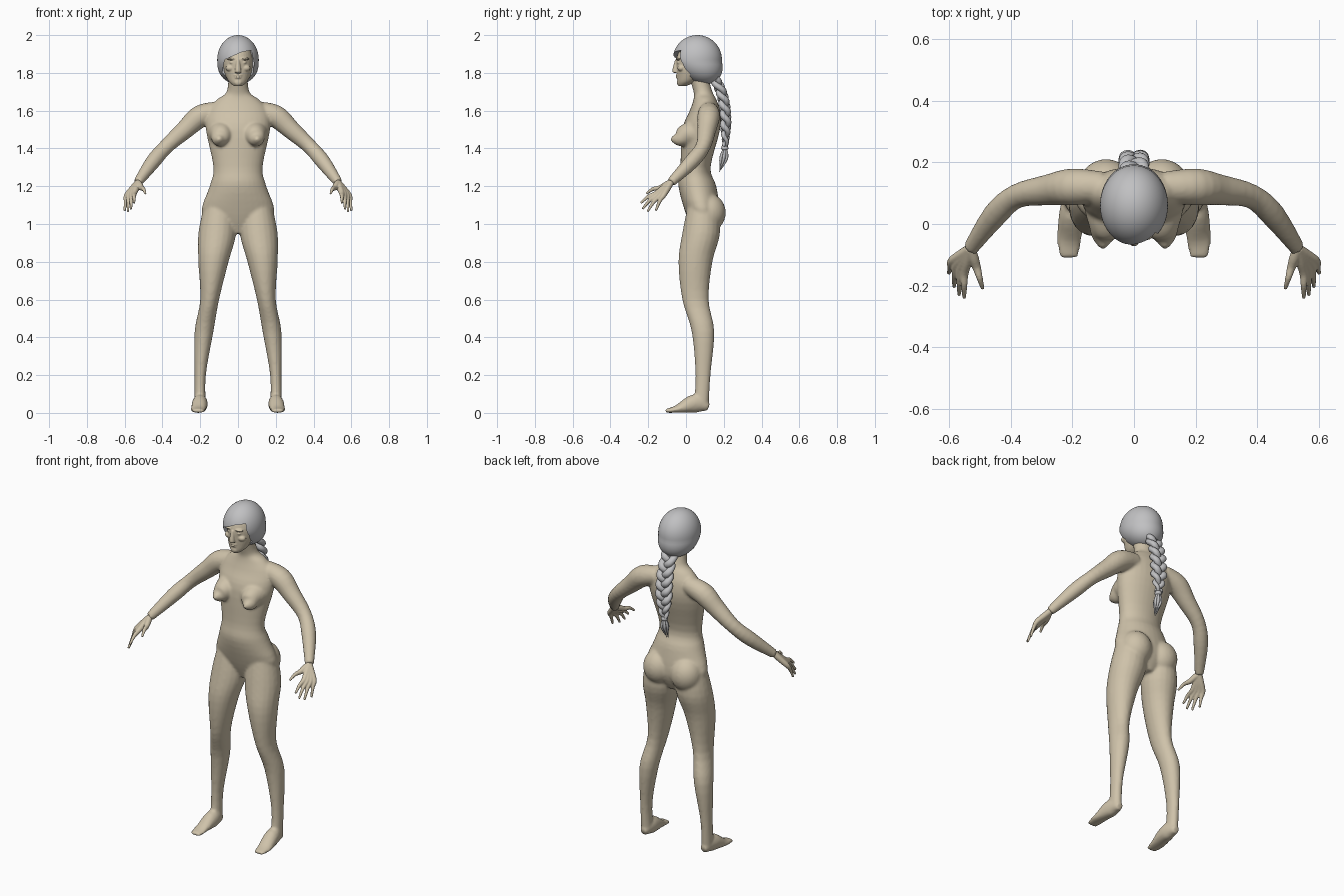
import bpy, bmesh, math
from mathutils import Vector, Matrix

cube = bpy.data.objects.get("Cube")
if cube:
    bpy.data.objects.remove(cube, do_unlink=True)


def material(name, color):
    mat = bpy.data.materials.new(name)
    mat.use_nodes = True
    mat.diffuse_color = (*color, 1)
    mat.node_tree.nodes["Principled BSDF"].inputs["Base Color"].default_value = (*color, 1)
    return mat


skin = material("warm beige", (.62, .54, .4))
grey = material("light grey", (.53, .53, .54))


def refine(sections, steps):
    """Catmull-Rom spline through the sections; a single radius counts for both."""
    points = [Vector((*section, section[-1])[:5]) for section in sections]
    padded = [points[0], *points, points[-1]]
    result = []
    for before, start, end, after in zip(padded, padded[1:], padded[2:], padded[3:]):
        for step in range(steps):
            t = step / steps
            slope_in, slope_out = (end - before) / 2, (after - start) / 2
            bend = 3 * (end - start) - 2 * slope_in - slope_out
            twist = 2 * (start - end) + slope_in + slope_out
            result.append(start + slope_in * t + bend * t ** 2 + twist * t ** 3)
    return result + [points[-1]]


def loft(bm, sections, along=False, side=1, count=20, steps=4):
    """Closed skin through (x, y, z, radius, radius); rings lie flat or follow the path."""
    sections = refine(sections, steps)
    last = len(sections) - 1
    rings = []
    for index, section in enumerate(sections):
        turn = Matrix.Identity(3)
        if along:
            heading = sections[min(index + 1, last)] - sections[max(index - 1, 0)]
            turn = Vector((0, 0, 1)).rotation_difference(Vector(heading[:3])).to_matrix()
        ring = []
        for corner in range(count):
            angle = math.tau * corner / count
            offset = Vector((section[3] * math.cos(angle), section[4] * math.sin(angle), 0))
            place = Vector(section[:3]) + turn @ offset
            ring.append(bm.verts.new((place.x * side, place.y, place.z)))
        rings.append(ring)
    for lower, upper in zip(rings, rings[1:]):
        for corner in range(count):
            following = (corner + 1) % count
            bm.faces.new((lower[corner], lower[following], upper[following], upper[corner]))
    bm.faces.new(rings[0])
    bm.faces.new(rings[-1])


def core(bm, rows):
    """Loft on the middle plane from (y, z, radius, radius) rows."""
    loft(bm, [(0, *row) for row in rows], count=32)


def ball(bm, center, radii, side=1):
    x, y, z = center
    matrix = Matrix.Translation((x * side, y, z)) @ Matrix.Diagonal((*radii, 1))
    bmesh.ops.create_uvsphere(bm, u_segments=48, v_segments=32, radius=1, matrix=matrix)


def finish(name, bm, mat):
    bmesh.ops.recalc_face_normals(bm, faces=bm.faces)
    mesh = bpy.data.meshes.new(name)
    bm.to_mesh(mesh)
    bm.free()
    mesh.materials.append(mat)
    part = bpy.data.objects.new(name, mesh)
    bpy.context.collection.objects.link(part)
    return part


def fuse(part, voxel, iterations):
    """Merge overlapping volumes into one soft skin."""
    remesh = part.modifiers.new("fuse", 'REMESH')
    remesh.mode, remesh.voxel_size, remesh.use_smooth_shade = 'VOXEL', voxel, True
    soften = part.modifiers.new("soften", 'SMOOTH')
    soften.factor, soften.iterations = .5, iterations


def activate(part):
    bpy.ops.object.select_all(action='DESELECT')
    part.select_set(True)
    bpy.context.view_layer.objects.active = part


def shade(part):
    activate(part)
    bpy.ops.object.shade_smooth_by_angle(angle=math.radians(45))


# Body: torso and neck, then mirrored limbs
bm = bmesh.new()
core(bm, [(.09, .95, .05, .05), (.09, 1.05, .19, .09), (.06, 1.2, .15, .1), (.05, 1.3, .13, .08),
          (.08, 1.5, .17, .1), (.1, 1.6, .16, .08), (.1, 1.66, .11, .06), (.09, 1.7, .06, .05),
          (.06, 1.8, .05, .05)])
for side in (1, -1):
    leg = [(.1, .09, 1.1, .08), (.11, .08, .95, .1), (.13, .05, .8, .08, .09), (.15, .05, .6, .05, .07),
           (.18, .09, .43, .05, .06), (.2, .09, .2, .03, .04), (.2, .08, .03, .03, .04)]
    foot = [(.2, .12, .03, .02), (.2, .05, .05, .04, .05), (.21, -.05, .02, .04, .02),
            (.21, -.11, .01, .03, .01)]
    arm = [(.1, .12, 1.6, .05), (.2, .12, 1.57, .06), (.28, .11, 1.5, .05), (.38, .09, 1.41, .04),
           (.45, .03, 1.33, .04), (.53, -.08, 1.22, .025)]
    chest = [(.09, .05, 1.48, .07), (.09, 0, 1.47, .06), (.1, -.04, 1.45, .04), (.1, -.08, 1.45, .01)]
    loft(bm, leg, side=side)
    for path in (foot, arm, chest):
        loft(bm, path, True, side)
    ball(bm, (.09, .12, 1.06), (.09, .09, .1), side)
fuse(finish("body", bm, skin), .008, 5)


# Hands: a fan of four fingers and a thumb, each running from tip to wrist
def finger(bm, tip, knuckle, side):
    wrist = Vector((.53, -.08, 1.22))
    middle = tip.lerp(knuckle, .5) + Vector((0, 0, .01))
    stops = [(tip, .006), (middle, .01), (knuckle, .014), (knuckle.lerp(wrist, .5), .017), (wrist, .017)]
    loft(bm, [(*place, radius) for place, radius in stops], True, side)


for side, name in ((1, "left_hand"), (-1, "right_hand")):
    bm = bmesh.new()
    for number in range(4):
        spread = number / 3
        tip = Vector((.55, -.24, 1.11)).lerp(Vector((.6, -.16, 1.07)), spread)
        tip += Vector((0, -.02, -.02)) * math.sin(math.pi * spread)
        knuckle = Vector((.55, -.16, 1.16)).lerp(Vector((.59, -.12, 1.15)), spread)
        finger(bm, tip, knuckle, side)
    finger(bm, Vector((.49, -.21, 1.16)), Vector((.51, -.14, 1.19)), side)
    fuse(finish(name, bm, skin), .0035, 3)

# Head: skull and jaw, then nose, lips, chin, brows, cheeks and eyes
bm = bmesh.new()
core(bm, [(-.02, 1.73, .02, .02), (0, 1.75, .045, .045), (.02, 1.78, .063, .067), (.04, 1.82, .077, .09),
          (.05, 1.88, .08, .1), (.05, 1.95, .06, .07)])
loft(bm, [(0, -.05, 1.8, .014, .01), (0, -.057, 1.81, .016), (0, -.05, 1.87, .008)])
for height, radii in ((1.787, (.024, .014, .006)), (1.776, (.02, .014, .007)), (1.75, (.02, .008, .016))):
    ball(bm, (0, -.04, height), radii)
for side in (1, -1):
    ball(bm, (.033, -.04, 1.875), (.028, .014, .007), side)
    ball(bm, (.04, -.025, 1.825), (.026, .02, .018), side)
    ball(bm, (.032, -.036, 1.855), (.013, .012, .008), side)
fuse(finish("head", bm, skin), .0035, 4)

# Hair cap: a ball swept back towards the nape, opened around the face below a slanted fringe
bm = bmesh.new()
ball(bm, (0, .06, 1.87), (.11, .13, .13))
for vert in bm.verts:
    drop = max(0, 1.86 - vert.co.z)
    vert.co.x *= 1 + drop
    vert.co.y += drop / 3
hair = finish("hair_cap", bm, grey)
bm = bmesh.new()
opening = [(-.07, 1.7), (-.085, 1.8), (-.07, 1.87), (.02, 1.91), (.07, 1.92), (.085, 1.85), (.07, 1.7)]
outline = bm.faces.new([bm.verts.new((x, -.3, z)) for x, z in opening])
extruded = bmesh.ops.extrude_face_region(bm, geom=[outline])["geom"]
moved = [item for item in extruded if isinstance(item, bmesh.types.BMVert)]
bmesh.ops.translate(bm, verts=moved, vec=(0, .32, 0))
cutter = finish("face_opening_cutter", bm, grey)
cutter.hide_render = True
activate(hair)
cut = hair.modifiers.new("face_opening", 'BOOLEAN')
cut.operation, cut.object, cut.solver = 'DIFFERENCE', cutter, 'EXACT'
bpy.ops.object.modifier_apply(modifier=cut.name)
bpy.data.objects.remove(cutter, do_unlink=True)
shade(hair)


# Braid: three interleaved strands along a curved spine
def spine(z):
    return .21 - 3 * abs(z - 1.5) ** 3


bm = bmesh.new()
for strand in range(3):
    path = []
    for step in range(41):
        rise = step / 40
        z = 1.41 + .36 * rise
        angle = math.tau * (2.2 * rise + strand / 3)
        width = min(1, .5 + 1.6 * rise)
        x = .03 * width * math.sin(angle)
        y = spine(z) + .014 * width * math.sin(2 * angle)
        path.append((x, y, z, .02 * width, .017 * width))
    loft(bm, path, True, count=12, steps=2)
shade(finish("braid", bm, grey))

# Tie and loose tuft at the end of the braid
bm = bmesh.new()
core(bm, [(.205, 1.39, .012, .012), (.205, 1.4, .02, .02), (.205, 1.42, .012, .012)])
shade(finish("braid_tie", bm, grey))
bm = bmesh.new()
for lock in range(6):
    angle = math.tau * lock / 6
    low = 1.275 + .012 * (lock % 3)
    path = []
    for z, reach, radius in ((low, .004, .001), (1.33, .014, .007), (1.36, .016, .009), (1.4, .005, .006)):
        path.append((reach * math.cos(angle), spine(z) + reach * math.sin(angle), z, radius))
    loft(bm, path, True, count=8)
shade(finish("braid_tuft", bm, grey))
